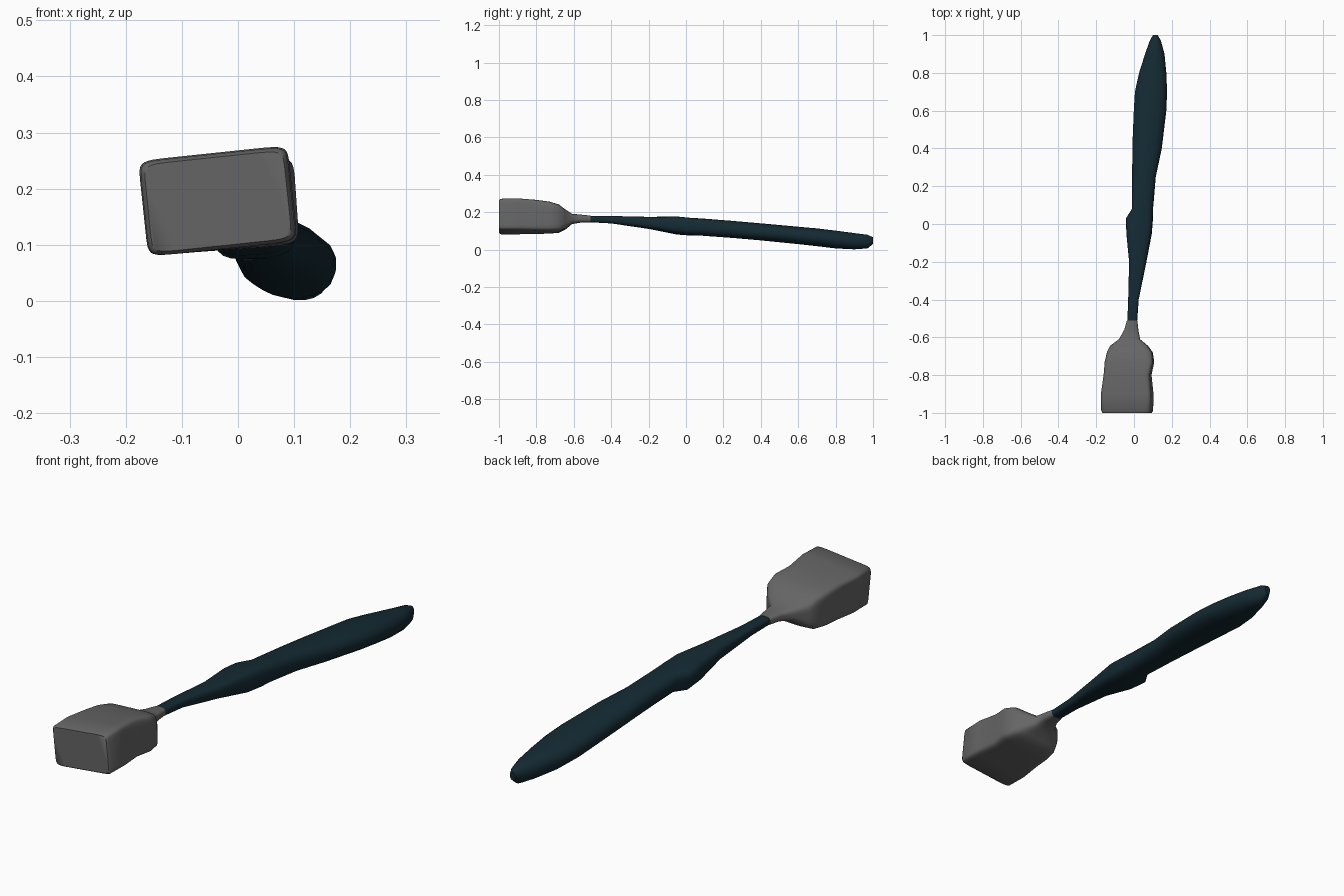
import bpy, bmesh
from math import sin, cos, pi, radians, copysign


def loft(name, sections, sides, color):
    """Skin rounded-box rings: (y, centre x, centre z, width, height, squareness, roll)."""
    bm = bmesh.new()
    rings = []
    for y, cx, cz, w, h, n, roll in sections:
        r = radians(roll)
        ring = []
        for i in range(sides):
            a = 2 * pi * (i + 0.5) / sides
            u = copysign(abs(cos(a)) ** (2 / n), cos(a)) * w / 2
            v = copysign(abs(sin(a)) ** (2 / n), sin(a)) * h / 2
            ring.append(bm.verts.new((cx + u * cos(r) - v * sin(r), y,
                                      cz + u * sin(r) + v * cos(r))))
        rings.append(ring)
    for a, b in zip(rings, rings[1:]):
        for i in range(sides):
            j = (i + 1) % sides
            bm.faces.new((a[i], a[j], b[j], b[i]))
    bm.faces.new(rings[0])
    bm.faces.new(rings[-1])
    bmesh.ops.recalc_face_normals(bm, faces=bm.faces)
    mesh = bpy.data.meshes.new(name)
    bm.to_mesh(mesh)
    bm.free()
    ob = bpy.data.objects.new(name, mesh)
    bpy.context.collection.objects.link(ob)
    mat = bpy.data.materials.new(name + "_color")
    mat.diffuse_color = color
    mesh.materials.append(mat)
    bpy.ops.object.select_all(action='DESELECT')
    ob.select_set(True)
    bpy.context.view_layer.objects.active = ob
    bpy.ops.object.shade_smooth_by_angle(angle=radians(50))
    return ob


# Blocky head, tapering into a thin neck
loft("head", [
    (-1.00, -.036, .177, .250, .158, 11, 6),
    (-.99, -.036, .177, .264, .170, 11, 6),
    (-.90, -.036, .178, .268, .172, 11, 6),
    (-.80, -.034, .175, .246, .168, 9, 5),
    (-.73, -.024, .171, .257, .160, 8, 4),
    (-.68, -.022, .166, .240, .145, 7, 3),
    (-.645, -.026, .161, .200, .105, 5, 2),
    (-.61, -.024, .164, .112, .056, 3, 0),
    (-.56, -.014, .166, .075, .042, 3, 0),
    (-.51, -.010, .164, .055, .036, 3, 0),
], 32, (.13, .13, .13, 1))

# Slim shaft with a stepped thumb rest, swelling into the grip
loft("handle", [
    (-.53, -.010, .164, .052, .034, 3, 0),
    (-.40, -.003, .160, .056, .040, 3, 0),
    (-.20, .020, .143, .092, .064, 3, 2),
    (-.05, .027, .129, .134, .094, 3.5, 4),
    (.03, .029, .122, .142, .092, 3.5, 4),
    (.08, .045, .121, .112, .092, 2.8, 2),
    (.25, .053, .108, .126, .092, 2.4, 0),
    (.40, .069, .095, .158, .092, 2.3, 0),
    (.60, .085, .076, .174, .094, 2.3, 0),
    (.70, .090, .066, .172, .096, 2.3, 0),
    (.80, .099, .054, .146, .096, 2.3, 0),
    (.90, .110, .045, .104, .088, 2.2, 0),
    (.97, .113, .043, .060, .074, 2, 0),
    (1.0, .113, .048, .026, .036, 2, 0),
], 20, (.007, .023, .033, 1))
